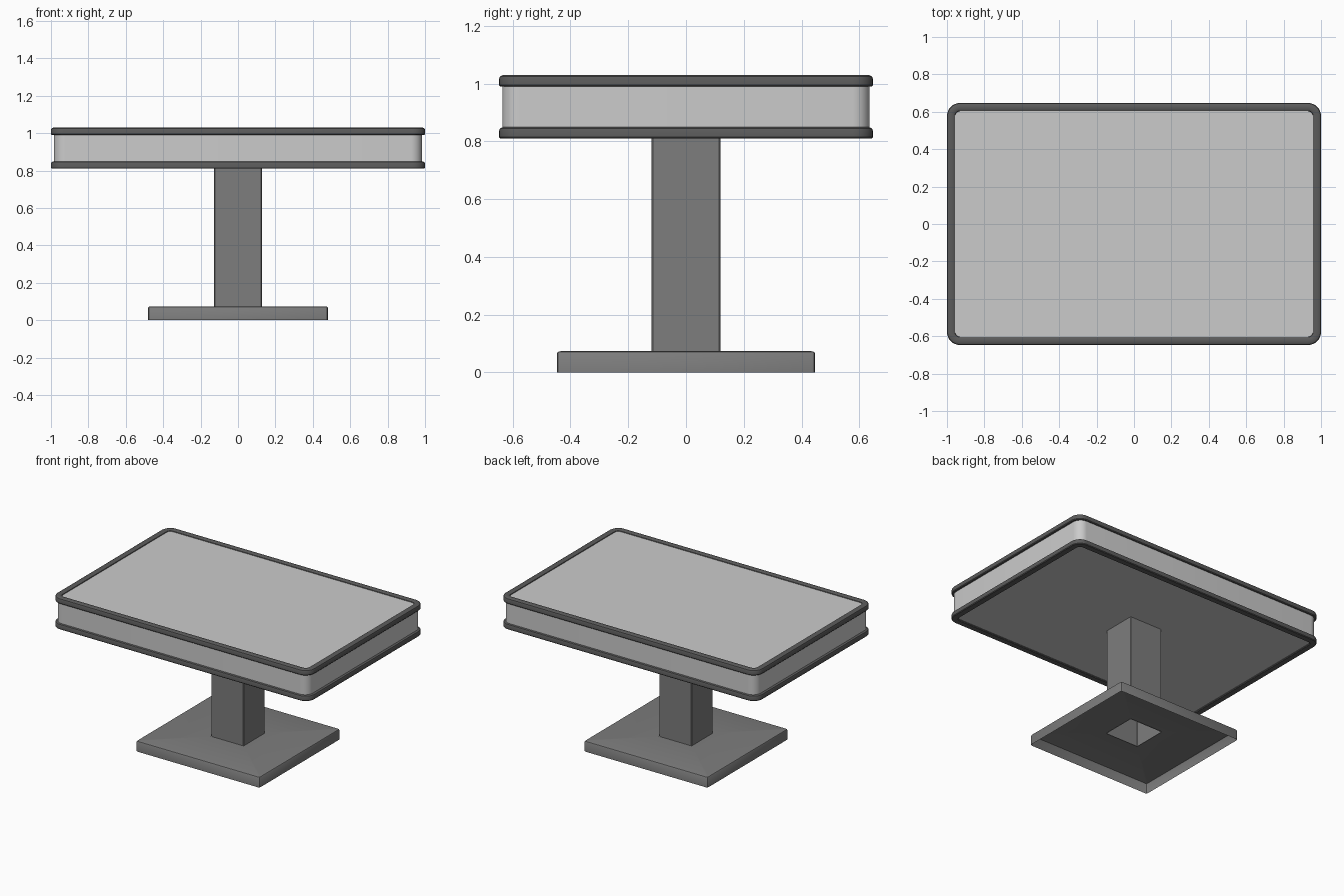
import bpy, bmesh, math

if "Cube" in bpy.data.objects:
    bpy.data.objects.remove(bpy.data.objects["Cube"])


def grey(name, v):
    mat = bpy.data.materials.new(name)
    mat.diffuse_color = (v, v, v, 1)
    mat.use_nodes = True
    mat.node_tree.nodes["Principled BSDF"].inputs["Base Color"].default_value = mat.diffuse_color
    return mat


PANEL, METAL, TRIM = grey("panel", 0.55), grey("metal", 0.205), grey("trim", 0.105)


def rounded_rect(hx, hy, r, z, seg):
    """Counter-clockwise rounded rectangle as a list of points."""
    pts = []
    for k, (sx, sy) in enumerate([(1, 1), (-1, 1), (-1, -1), (1, -1)]):
        for i in range(seg + 1):
            a = math.pi / 2 * (k + i / seg)
            pts.append((sx * (hx - r) + r * math.cos(a),
                        sy * (hy - r) + r * math.sin(a), z))
    return pts


def loft(name, mat, sections, seg, ring=False, caps=False):
    """Skin rounded rectangles (half x, half y, radius, z) into one object."""
    bm = bmesh.new()
    loops = [[bm.verts.new(p) for p in rounded_rect(*s, seg)] for s in sections]
    pairs = list(zip(loops, loops[1:]))
    if ring:
        pairs.append((loops[-1], loops[0]))
    for a, b in pairs:
        for i in range(len(a)):
            j = (i + 1) % len(a)
            bm.faces.new((a[i], a[j], b[j], b[i]))
    if caps:
        bm.faces.new(loops[0][::-1])
        bm.faces.new(loops[-1])
    mesh = bpy.data.meshes.new(name)
    bm.to_mesh(mesh)
    bm.free()
    mesh.materials.append(mat)
    obj = bpy.data.objects.new(name, mesh)
    bpy.context.collection.objects.link(obj)
    bpy.context.view_layer.objects.active = obj
    obj.select_set(True)
    bpy.ops.object.shade_smooth_by_angle(angle=math.radians(35))
    obj.select_set(False)
    return obj


HX, HY, R = 1.0, 0.647, 0.07


def rim(name, z0, z1):
    """Rounded frame running around the table top."""
    h = z1 - z0
    profile = [(0.004, 0), (0, 0.12), (0, 0.7), (0.003, 0.88), (0.011, 1),
               (0.034, 1), (0.042, 0.88), (0.045, 0.7), (0.045, 0.12), (0.041, 0)]
    loft(name, TRIM, [(HX - d, HY - d, R - d, z0 + t * h) for d, t in profile], 8, ring=True)


# Table top: box body framed by two rims
loft("table_body", PANEL, [(HX - 0.016, HY - 0.011, 0.06, 0.818),
                           (HX - 0.016, HY - 0.011, 0.06, 1.02)], 8, caps=True)
rim("lower_rim", 0.81, 0.849)
rim("upper_rim", 0.99, 1.029)

# Hollow pedestal column, open at the bottom
loft("column", METAL, [(0.127, 0.119, 0.004, 0.07), (0.127, 0.119, 0.004, 0.818)], 1)

# Foot plate: a shell open underneath, with a hole for the column
loft("foot_plate", METAL, [(0.48, 0.447, 0.012, 0), (0.48, 0.447, 0.012, 0.066),
                           (0.477, 0.444, 0.010, 0.071), (0.465, 0.432, 0.008, 0.074),
                           (0.127, 0.119, 0.004, 0.074)], 2)
